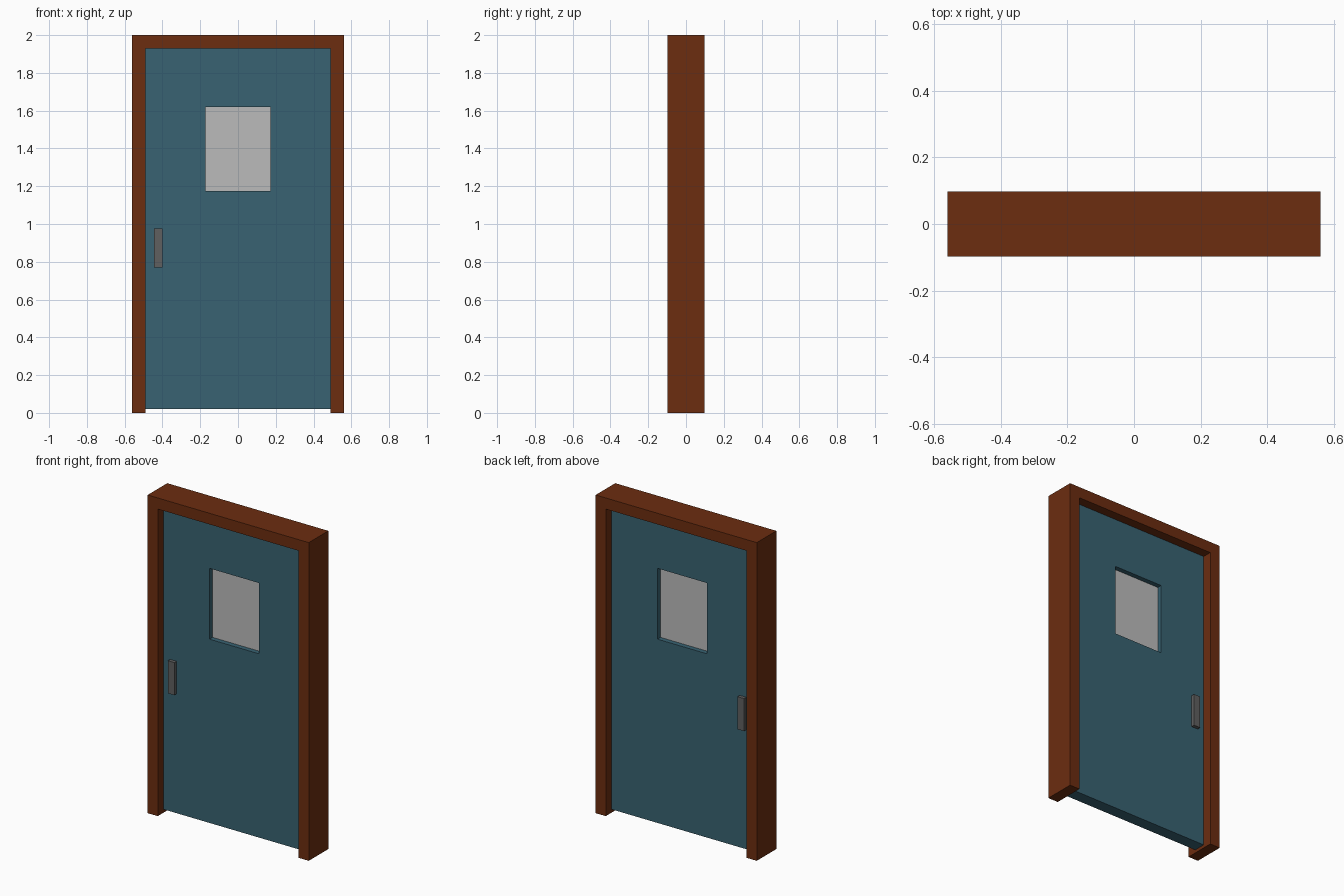
import bpy, bmesh

cube = bpy.data.objects.get("Cube")
if cube:
    bpy.data.objects.remove(cube, do_unlink=True)

# Main dimensions
WIDTH, HEIGHT, DEPTH = 0.56, 2.0, 0.097
INNER, LINTEL, DOOR_BOTTOM = 0.49, 1.93, 0.02
DOOR_HALF, GLASS_HALF = 0.038, 0.008
WINDOW = (-0.172, 0.172, 1.175, 1.62)
HANDLE = (-0.445, -0.4, 0.77, 0.975)


def material(name, color):
    mat = bpy.data.materials.new(name)
    mat.use_nodes = True
    rgba = (*color, 1.0)
    mat.diffuse_color = rgba
    mat.node_tree.nodes["Principled BSDF"].inputs["Base Color"].default_value = rgba
    return mat


wood = material("reddish brown", (0.150, 0.026, 0.005))
paint = material("blue green", (0.040, 0.123, 0.168))
glass = material("light grey", (0.50, 0.50, 0.50))
metal = material("dark grey", (0.115, 0.115, 0.115))


def rect(x0, x1, z0, z1):
    return [(x0, z0), (x1, z0), (x1, z1), (x0, z1)]


def panel(name, outline, y0, y1, mat, hole=None):
    """Extrude an x-z outline from y0 to y1, with an optional four-sided hole."""
    bm = bmesh.new()
    outer = [bm.verts.new((x, y0, z)) for x, z in outline]
    if hole:
        inner = [bm.verts.new((x, y0, z)) for x, z in hole]
        n = len(outer)
        for i in range(n):
            j = (i + 1) % n
            bm.faces.new((outer[i], outer[j], inner[j], inner[i]))
    else:
        bm.faces.new(outer)
    result = bmesh.ops.extrude_face_region(bm, geom=bm.faces[:])
    moved = [v for v in result["geom"] if isinstance(v, bmesh.types.BMVert)]
    bmesh.ops.translate(bm, verts=moved, vec=(0, y1 - y0, 0))
    bmesh.ops.recalc_face_normals(bm, faces=bm.faces[:])
    mesh = bpy.data.meshes.new(name)
    bm.to_mesh(mesh)
    bm.free()
    mesh.materials.append(mat)
    obj = bpy.data.objects.new(name, mesh)
    bpy.context.collection.objects.link(obj)
    return obj


# Door frame: two jambs and a lintel in one piece, open at the floor
half = [(WIDTH, HEIGHT), (WIDTH, 0), (INNER, 0), (INNER, LINTEL)]
frame_outline = half + [(-x, z) for x, z in reversed(half)]
panel("door_frame", frame_outline, -DEPTH, DEPTH, wood)

# Door leaf with its window opening, and the pane set in the middle
panel("door_leaf", rect(-INNER, INNER, DOOR_BOTTOM, LINTEL),
      -DOOR_HALF, DOOR_HALF, paint, hole=rect(*WINDOW))
panel("window_pane", rect(*WINDOW), -GLASS_HALF, GLASS_HALF, glass)

# A handle on each face of the door
for name, side in (("front_handle", -1), ("back_handle", 1)):
    panel(name, rect(*HANDLE), side * DOOR_HALF, side * (DOOR_HALF + 0.022), metal)
